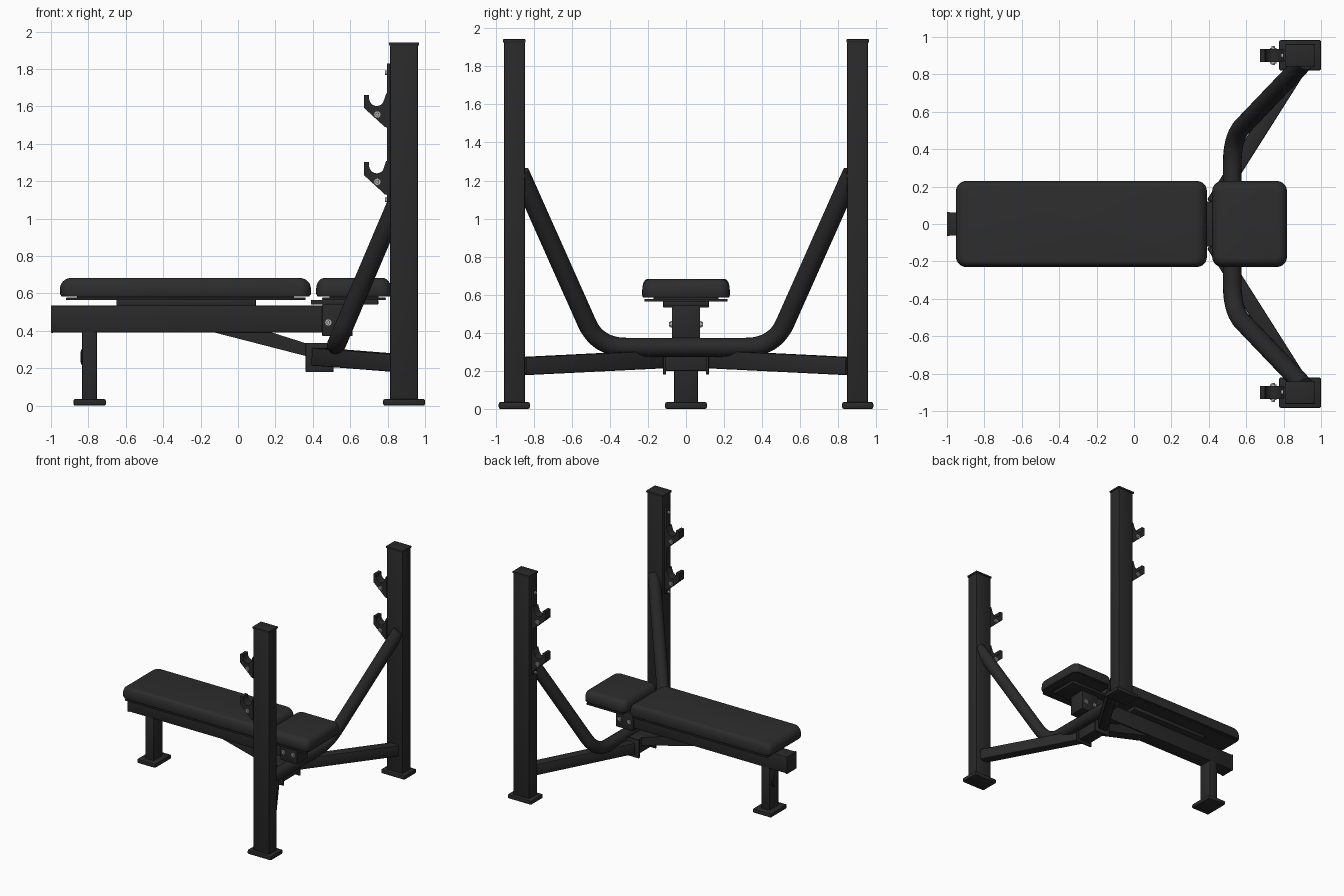
import bpy, bmesh, math
from mathutils import Vector, Matrix

if "Cube" in bpy.data.objects:
    bpy.data.objects.remove(bpy.data.objects["Cube"])


def material(name, col):
    m = bpy.data.materials.new(name)
    m.diffuse_color = (*col, 1)
    m.use_nodes = True
    m.node_tree.nodes["Principled BSDF"].inputs["Base Color"].default_value = m.diffuse_color
    return m


FRAME = material("black frame", (0.022, 0.022, 0.022))
PAD = material("black upholstery", (0.026, 0.026, 0.026))
STEEL = material("bolt steel", (0.42, 0.42, 0.42))


def finish(bm, name, mat, angle=35):
    bmesh.ops.recalc_face_normals(bm, faces=bm.faces[:])
    me = bpy.data.meshes.new(name)
    bm.to_mesh(me)
    bm.free()
    me.materials.append(mat)
    me.shade_smooth()
    me.set_sharp_from_angle(angle=math.radians(angle))
    ob = bpy.data.objects.new(name, me)
    bpy.context.collection.objects.link(ob)
    return ob


def box(name, x, y, z, bevel=0.006, mat=FRAME):
    """Box from (min, max) ranges with softened edges."""
    bm = bmesh.new()
    size = [b - a for a, b in (x, y, z)]
    mid = [(a + b) / 2 for a, b in (x, y, z)]
    bmesh.ops.create_cube(bm, size=1, matrix=Matrix.Translation(mid) @ Matrix.Diagonal((*size, 1)))
    if bevel:
        bmesh.ops.bevel(bm, geom=bm.edges[:], offset=bevel, segments=2, profile=0.5, affect='EDGES')
    return finish(bm, name, mat, 30)


def bar(name, a, b, width, height):
    """Rectangular tube between two points, kept upright."""
    a, b = Vector(a), Vector(b)
    d = (b - a).normalized()
    side = Vector((0, 0, 1)).cross(d).normalized()
    up = d.cross(side)
    m = Matrix((d, side, up)).transposed().to_4x4()
    m.translation = (a + b) / 2
    bm = bmesh.new()
    bmesh.ops.create_cube(bm, size=1)
    bmesh.ops.scale(bm, vec=((b - a).length, width, height), verts=bm.verts[:])
    bmesh.ops.bevel(bm, geom=bm.edges[:], offset=0.008, segments=2, profile=0.5, affect='EDGES')
    bm.transform(m)
    return finish(bm, name, FRAME, 30)


def cylinder(name, centre, r, depth, axis, mat, sides=24):
    rot = Matrix.Rotation(math.pi / 2, 4, 'Y' if axis == 'X' else 'X')
    bm = bmesh.new()
    bmesh.ops.create_cone(bm, cap_ends=True, segments=sides, radius1=r, radius2=r, depth=depth,
                          matrix=Matrix.Translation(centre) @ rot)
    return finish(bm, name, mat)


def extrude_y(name, pts, y0, y1):
    """Side profile in x, z extruded across y."""
    bm = bmesh.new()
    f = bm.faces.new([bm.verts.new((x, y0, z)) for x, z in pts])
    r = bmesh.ops.extrude_face_region(bm, geom=[f])
    bmesh.ops.translate(bm, vec=(0, y1 - y0, 0), verts=[v for v in r['geom'] if isinstance(v, bmesh.types.BMVert)])
    return finish(bm, name, FRAME)


def bolt(name, x, y, z, s):
    cylinder(name + "_washer", (x, y, z), 0.017, 0.008, 'Y', STEEL)
    cylinder(name + "_head", (x, y + s * 0.007, z), 0.011, 0.012, 'Y', STEEL, 6)


def cushion(name, x0, x1, half_y, inx, iny, z0=0.585, z1=0.683):
    """Rounded cushion lofted from rounded rectangles."""
    layers = [(0.15, z0), (0.0, z0 + 0.012), (0.0, z0 + 0.04)]
    for i in range(1, 7):
        t = i / 6 * math.pi / 2
        layers.append((1 - math.cos(t), z0 + 0.04 + (z1 - z0 - 0.04) * math.sin(t)))
    cx, hx = (x0 + x1) / 2, (x1 - x0) / 2
    bm = bmesh.new()
    rings = []
    for k, z in layers:
        ax, ay, r = hx - inx * k, half_y - iny * k, 0.055 - 0.035 * k
        ring = []
        for q, (sx, sy) in enumerate([(1, 1), (-1, 1), (-1, -1), (1, -1)]):
            for j in range(7):
                t = (q + j / 6) * math.pi / 2
                ring.append(bm.verts.new((cx + sx * (ax - r) + r * math.cos(t),
                                          sy * (ay - r) + r * math.sin(t), z)))
        rings.append(ring)
    for a, b in zip(rings, rings[1:]):
        for i in range(len(a)):
            j = (i + 1) % len(a)
            bm.faces.new((a[i], a[j], b[j], b[i]))
    bm.faces.new(rings[0])
    bm.faces.new(rings[-1])
    finish(bm, name, PAD, 40)


# Main beam, end cap and front leg
box("main_beam", (-0.995, 0.60), (-0.062, 0.062), (0.392, 0.535))
box("beam_end_cap", (-1.0, -0.985), (-0.064, 0.064), (0.39, 0.537), 0.003)
box("front_leg", (-0.834, -0.754), (-0.063, 0.063), (0.02, 0.40), 0.01)
box("front_foot", (-0.88, -0.706), (-0.11, 0.11), (0, 0.036), 0.01)
cylinder("leg_disc", (-0.836, 0, 0.26), 0.04, 0.009, 'X', FRAME)
cylinder("leg_disc_ring", (-0.839, 0, 0.26), 0.03, 0.006, 'X', FRAME)

# Cushions with backing boards and mounting plates
cushion("back_pad", -0.952, 0.39, 0.23, 0.06, 0.028)
cushion("head_pad", 0.418, 0.818, 0.23, 0.045, 0.045)
box("back_pad_board", (-0.92, 0.362), (-0.218, 0.218), (0.564, 0.578), 0.004)
box("head_pad_board", (0.45, 0.79), (-0.218, 0.218), (0.564, 0.578), 0.004)
box("back_pad_core", (-0.86, 0.30), (-0.17, 0.17), (0.575, 0.59), 0)
box("head_pad_core", (0.49, 0.75), (-0.17, 0.17), (0.575, 0.59), 0)
box("back_pad_mount", (-0.65, 0.096), (-0.12, 0.12), (0.532, 0.566), 0.004)
box("head_pad_mount", (0.39, 0.75), (-0.12, 0.12), (0.540, 0.566), 0.004)

# Head bracket around the beam end
box("head_bracket", (0.45, 0.612), (-0.074, 0.074), (0.372, 0.542), 0.004)

# Hub under the beam with the diagonal strut
box("hub", (0.385, 0.495), (-0.11, 0.11), (0.20, 0.325))
extrude_y("beam_strut", [(-0.14, 0.395), (0.17, 0.395), (0.40, 0.322), (0.40, 0.256)], -0.05, 0.05)

# Bent tube: straight middle, bend, then rising arms into the posts
corner, top = Vector((0.525, 0.464, 0.324)), Vector((0.915, 0.872, 1.24))
start = corner - Vector((0, 0.15, 0))
end = corner + (top - corner).normalized() * 0.15
half = [start.lerp(corner, t).lerp(corner.lerp(end, t), t) for t in [i / 12 for i in range(13)]] + [top]
path = [Vector((p.x, -p.y, p.z)) for p in reversed(half)] + half
cu = bpy.data.curves.new("bent_tube_path", 'CURVE')
cu.dimensions = '3D'
cu.bevel_depth = 0.05
cu.bevel_resolution = 6
cu.use_fill_caps = True
sp = cu.splines.new('POLY')
sp.points.add(len(path) - 1)
for p, co in zip(sp.points, path):
    p.co = (*co, 1)
cu.materials.append(FRAME)
tube = bpy.data.objects.new("bent_tube", cu)
bpy.context.collection.objects.link(tube)

# Bar hook side profile, relative to its top, with a round saddle
HOOK = [(0.674, 0), (0.700, 0)]
HOOK += [(0.742 - 0.042 * math.cos(t), -0.014 - 0.046 * math.sin(t)) for t in [i * math.pi / 10 for i in range(9)]]
HOOK += [(0.792, 0.006), (0.798, 0.006), (0.798, -0.175), (0.785, -0.172), (0.674, -0.07)]

# Mirrored left and right parts
for s, side in ((-1, "near"), (1, "far")):
    def yr(a, b):
        return tuple(sorted((s * a, s * b)))
    box(side + "_post", (0.813, 0.963), yr(0.847, 0.957), (0.02, 1.93), 0.008)
    box(side + "_post_cap", (0.807, 0.968), yr(0.842, 0.962), (1.925, 1.942), 0.004)
    box(side + "_foot", (0.776, 1.0), yr(0.82, 0.984), (0, 0.036), 0.01)
    bar(side + "_lower_arm", (0.425, s * 0.11, 0.262), (0.90, s * 0.86, 0.225), 0.08, 0.095)
    box(side + "_hub_flange", (0.362, 0.51), yr(0.105, 0.12), (0.18, 0.335), 0.003)
    # Bracket bolts
    for i, x in enumerate((0.483, 0.575)):
        bolt(f"{side}_bracket_bolt_{i}", x, s * 0.077, 0.445, s)
    # Hook rail with two bar hooks
    box(side + "_hook_rail", (0.797, 0.816), yr(0.872, 0.928), (1.09, 1.83), 0.003)
    for z in (1.10, 1.78):
        cylinder(f"{side}_rail_bolt_{z}", (0.793, s * 0.90, z), 0.012, 0.014, 'X', STEEL, 12)
    for n, z in (("upper", 1.662), ("lower", 1.302)):
        extrude_y(f"{side}_{n}_hook", [(x, z + dz) for x, dz in HOOK], s * 0.865, s * 0.935)
        for d in (-1, 1):
            bolt(f"{side}_{n}_hook_bolt_{d}", 0.745, s * 0.90 + d * 0.038, z - 0.105, d)
